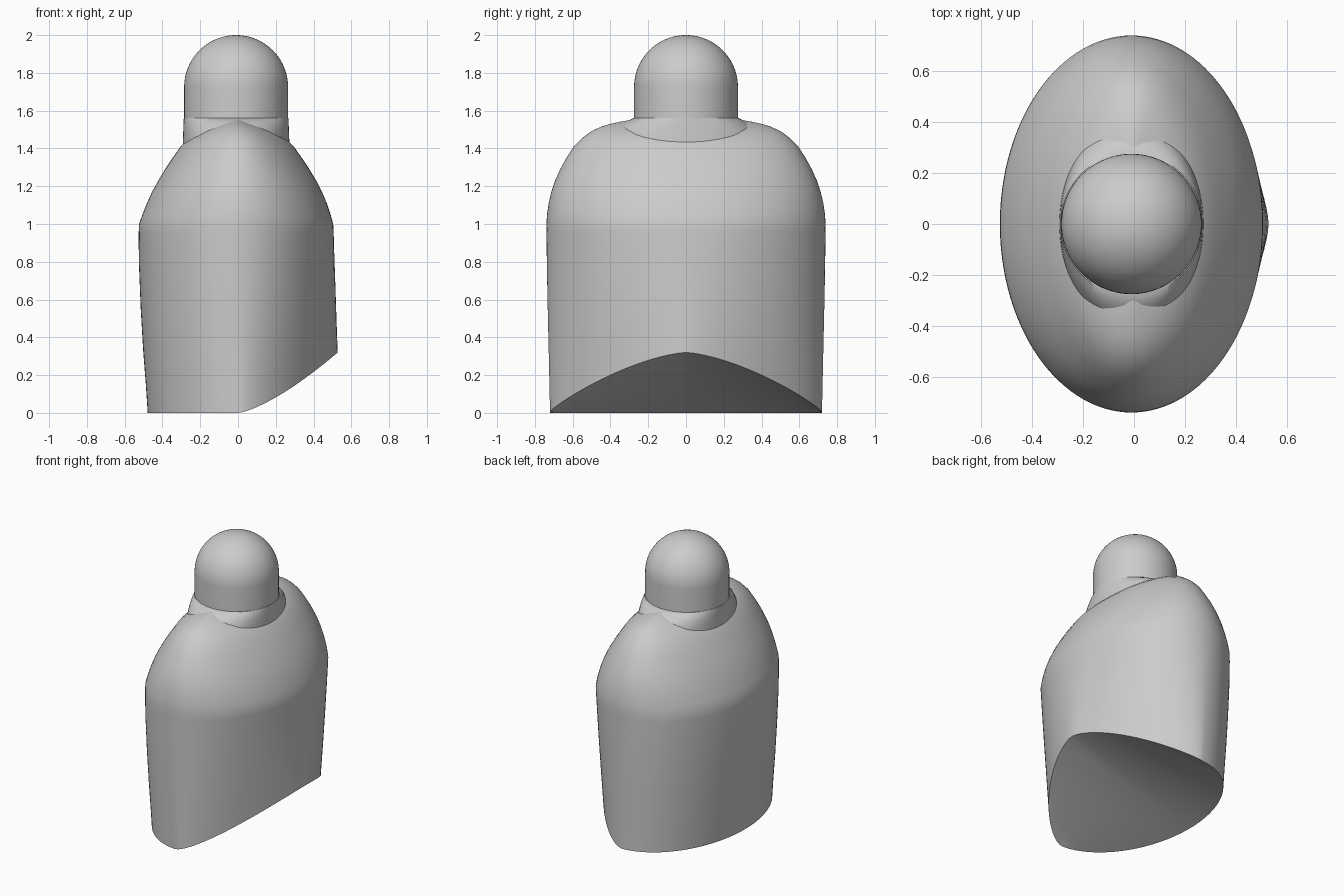
import bpy, bmesh, math

if "Cube" in bpy.data.objects:
    bpy.data.objects.remove(bpy.data.objects["Cube"])

SEG = 128
RIM_X, RIM_A, RIM_B = 0.025, 0.503, 0.72


def floor_z(x):
    # Lower rim: flat on the left, sweeping upward on the right
    return 0.32 * (max(x, 0.0) / 0.528) ** 1.4


def right_reach(s, z):
    # The right side grows more pointed toward the rim
    n = 1.5 + 0.5 * min(max(z, 0.0), 1.0)
    return max(1 - abs(s) ** n, 0.0) ** (1 / n)


def cap_z(x, y):
    # Underside: straight lines strung from the left rim to the raised right rim
    s = max(-1.0, min(1.0, y / RIM_B))
    left = RIM_X - RIM_A * math.sqrt(1 - s * s)
    right = RIM_X + RIM_A * right_reach(s, 0)
    if right - left < 1e-5:
        return floor_z(right)
    return floor_z(right) * min(1.0, max(0.0, (x - left) / (right - left)))


def loft(name, rings, lift=False):
    """Skin rings (centre x, half width x, half width y, z), capped at both ends."""
    bm = bmesh.new()
    loops = []
    for cx, a, b, z in rings:
        loop = []
        for i in range(SEG):
            t = 2 * math.pi * i / SEG
            c, s = math.cos(t), math.sin(t)
            h = z
            if lift and c > 0:
                c = right_reach(s, z)
            x, y = cx + a * c, b * s
            if lift and z <= 0:
                h = floor_z(x) if b == RIM_B else cap_z(x, y)
            elif lift and z < 1:
                f = floor_z(x)
                h = f + (1 - f) * z
            loop.append(bm.verts.new((x, y, h)))
        loops.append(loop)
    for lo, hi in zip(loops, loops[1:]):
        for i in range(SEG):
            j = (i + 1) % SEG
            bm.faces.new((lo[i], lo[j], hi[j], hi[i]))
    bm.faces.new(loops[0][::-1])
    bm.faces.new(loops[-1])
    bmesh.ops.recalc_face_normals(bm, faces=bm.faces)
    mesh = bpy.data.meshes.new(name)
    bm.to_mesh(mesh)
    bm.free()
    obj = bpy.data.objects.new(name, mesh)
    bpy.context.collection.objects.link(obj)
    bpy.ops.object.select_all(action='DESELECT')
    obj.select_set(True)
    bpy.context.view_layer.objects.active = obj
    bpy.ops.object.shade_smooth_by_angle(angle=math.radians(35))
    return obj


# Body: underside, straight wall, then shoulders narrowing to a ridge along y
base = [(RIM_X * s / 20, RIM_A * s / 20, RIM_B * s / 20, 0.0) for s in range(1, 20)]
base.append((RIM_X, RIM_A, RIM_B, 0.0))
wall = [(0.018, 0.506, 0.723, 0.15), (0.009, 0.511, 0.727, 0.33),
        (0.0, 0.515, 0.732, 0.55), (-0.008, 0.517, 0.737, 0.8),
        (-0.01, 0.516, 0.738, 0.95)]
shoulder = [(-0.01, 0.514, 0.739, 1.0), (-0.008, 0.498, 0.736, 1.05),
            (-0.006, 0.476, 0.727, 1.11), (-0.005, 0.45, 0.713, 1.17),
            (-0.004, 0.418, 0.693, 1.23), (-0.004, 0.382, 0.666, 1.29),
            (-0.004, 0.342, 0.633, 1.35), (-0.004, 0.30, 0.594, 1.41),
            (-0.004, 0.255, 0.55, 1.455), (-0.004, 0.207, 0.503, 1.49),
            (-0.004, 0.155, 0.45, 1.515), (-0.004, 0.11, 0.40, 1.53),
            (-0.004, 0.075, 0.35, 1.541), (-0.004, 0.04, 0.27, 1.555)]
loft("body", base + wall + shoulder, lift=True)

# Neck collar flaring toward the shoulders
loft("neck", [(-0.01, 0.283, 0.42, 1.40), (-0.01, 0.281, 0.395, 1.46),
              (-0.01, 0.279, 0.36, 1.51), (-0.01, 0.278, 0.32, 1.54),
              (-0.01, 0.277, 0.28, 1.56)])

# Head: short cylinder under a half sphere
R = 0.275
dome = [(-0.01, R * math.cos(t), R * math.cos(t), 1.725 + R * math.sin(t))
        for t in (math.radians(89.5) * k / 24 for k in range(25))]
loft("head", [(-0.01, R, R, 1.555)] + dome)
